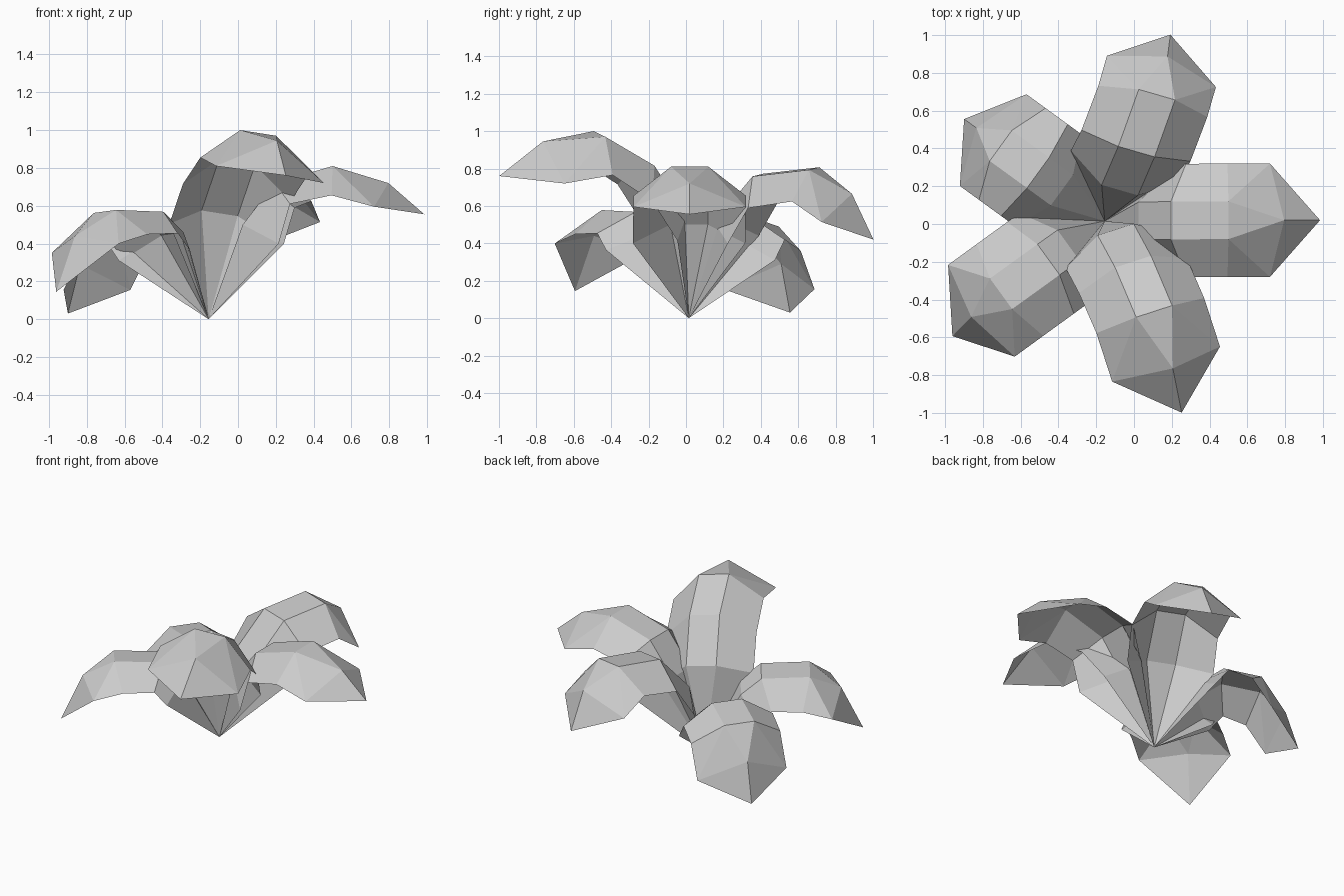
import bpy
from math import radians, sin, cos
from mathutils import Vector

if "Cube" in bpy.data.objects:
    bpy.data.objects.remove(bpy.data.objects["Cube"])

BASE = Vector((-0.155, 0.015, 0.0))
HALF, INNER = 0.30, 0.10   # half widths of the rim and of the raised middle
SWAY = (0.35, 0.7, 1, 1, 1)  # how much of the sideways drift each row takes


def petal(name, azimuth, drift, slope, ridge, rim):
    """Folded petal: ridge and rim are (reach, height) profiles, ridge ends at the tip."""
    a = radians(azimuth)
    out, side = Vector((cos(a), sin(a), 0)), Vector((sin(a), -cos(a), 0))

    def point(profile, i, s):
        r, z = profile[i]
        lean = slope * (z - rim[min(i, 3)][1])   # a rolled petal leans its ridge sideways
        return BASE + out * r + side * (s + drift * SWAY[i] - lean) + Vector((0, 0, z + slope * s))

    verts = [BASE]
    # three rows of four points
    for i in range(3):
        verts += [point(rim, i, -HALF), point(ridge, i, -INNER),
                  point(ridge, i, INNER), point(rim, i, HALF)]
    # last row of three points, then the tip
    verts += [point(rim, 3, -HALF), point(ridge, 3, 0), point(rim, 3, HALF), point(ridge, 4, 0)]

    faces = [(0, j, j + 1) for j in (1, 2, 3)]
    for row in (1, 5):
        faces += [(row + j, row + j + 4, row + j + 5, row + j + 1) for j in range(3)]
    faces += [(9, 13, 10), (10, 13, 14), (10, 14, 11), (11, 14, 15), (11, 15, 12),
              (13, 16, 14), (14, 16, 15)]
    me = bpy.data.meshes.new(name)
    me.from_pydata(verts, [], faces)
    me.update()
    bpy.context.collection.objects.link(bpy.data.objects.new(name, me))


# five petals around the shared base, each with its own droop
petal("right_petal", 0, -0.005, 0.0,
      [(.18, .50), (.35, .72), (.655, .81), (.95, .72), (1.14, .555)],
      [(.37, .40), (.43, .61), (.65, .655), (.875, .595)])
petal("back_petal", 74, 0.07, -0.07,
      [(.18, .52), (.40, .765), (.72, .80), (.93, .665), (1.045, .42)],
      [(.31, .42), (.43, .61), (.68, .645), (.845, .535)])
petal("back_left_petal", 144, 0.0, 0.0,
      [(.28, .43), (.436, .54), (.68, .49), (.84, .29), (.92, .03)],
      [(.37, .31), (.46, .42), (.605, .36), (.73, .155)])
petal("front_left_petal", 216, 0.0, -0.08,
      [(.23, .45), (.36, .56), (.67, .57), (.87, .44), (1.01, .145)],
      [(.34, .34), (.42, .43), (.62, .425), (.807, .375)])
petal("front_petal", 288, -0.075, 0.15,
      [(.06, .56), (.25, .83), (.535, .985), (.853, .945), (1.09, .76)],
      [(.17, .46), (.32, .67), (.55, .81), (.82, .765)])
